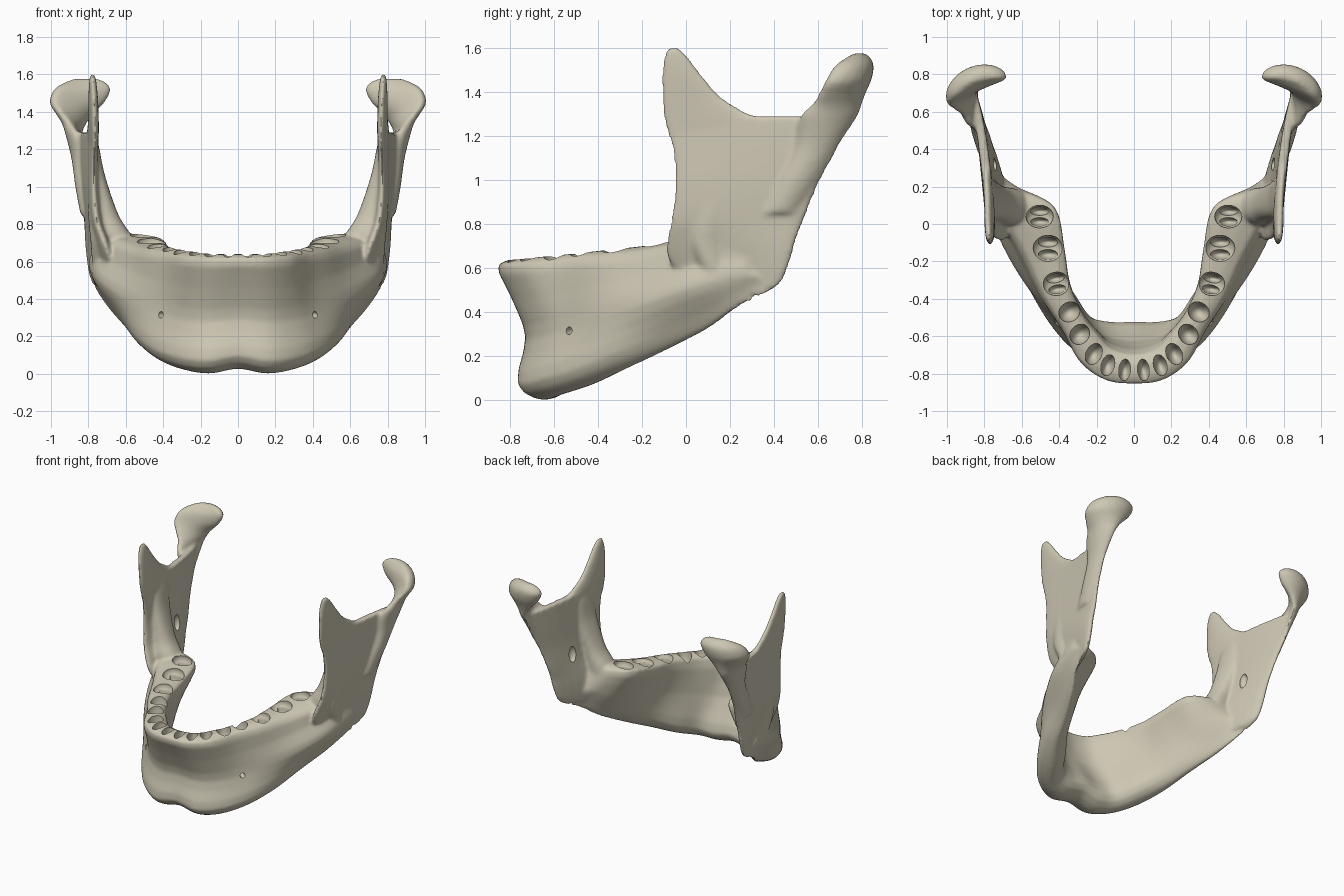
import bpy
import bmesh
import math
from mathutils import Matrix, Vector

cube = bpy.data.objects.get("Cube")
if cube:
    bpy.data.objects.remove(cube, do_unlink=True)


def spline(points, steps, closed=False):
    """Catmull-Rom curve through the points."""
    count = len(points)

    def point(i):
        return points[i % count] if closed else points[max(0, min(count - 1, i))]

    curve = []
    for i in range(count if closed else count - 1):
        a, b, c, d = (point(i + k) for k in (-1, 0, 1, 2))
        for step in range(steps):
            t = step / steps
            curve.append(b + 0.5 * t * ((c - a) + t * ((2 * a - 5 * b + 4 * c - d)
                         + t * (3 * (b - c) + d - a))))
    if not closed:
        curve.append(points[-1].copy())
    return curve


def loft(bm, rings, steps=5):
    """Closed skin through a row of rings, smoothed along its length."""
    rails = [spline(list(rail), steps) for rail in zip(*rings)]
    rows = [[bm.verts.new(p) for p in row] for row in zip(*rails)]
    size = len(rows[0])
    faces = [bm.faces.new(rows[0]), bm.faces.new(rows[-1])]
    for low, high in zip(rows, rows[1:]):
        for i in range(size):
            j = (i + 1) % size
            faces.append(bm.faces.new((low[i], low[j], high[j], high[i])))
    bmesh.ops.recalc_face_normals(bm, faces=faces)


def body_ring(station, side):
    """Cross-section of the tooth-bearing body."""
    tox, toy, tix, tiy, top, mx, my, box, boy, bix, biy, base = station
    outer_top, inner_top = Vector((tox, toy, top)), Vector((tix, tiy, top))
    height = top - base
    middle = Vector((mx, my, base + height * 0.45))
    upper = (outer_top + middle) / 2
    upper.z = base + height * 0.74
    outer_base = Vector((box, boy, base + 0.07))
    inner_base = Vector((bix, biy, base + 0.09))
    bottom = (outer_base + inner_base) / 2
    bottom.z = base
    inner_middle = inner_top.lerp(inner_base, 0.4)
    inner_middle.z = base + height * 0.55
    ring = spline([inner_top, outer_top, upper, middle, outer_base,
                   bottom, inner_base, inner_middle], 3, closed=True)
    return [Vector((p.x * side, p.y, p.z)) for p in ring]


def lens_ring(row, side, bow, count=20):
    """Flat oval section between a front and a back point, bent outward by bow."""
    z, fx, fy, bx, by, thick = row
    front, back = Vector((fx, fy, z)), Vector((bx, by, z))
    centre, half = (front + back) / 2, (front - back) / 2
    normal = Vector((-half.y, half.x, 0)).normalized()
    ring = []
    for i in range(count):
        a = math.tau * i / count
        s = math.copysign(abs(math.sin(a)) ** 0.8, math.sin(a))
        p = centre + half * math.cos(a) + normal * (thick * s + bow * half.length * s * s)
        ring.append(Vector((p.x * side, p.y, p.z)))
    return ring


def ellipsoid(bm, centre, outward, radial, tangent, depth):
    turn = Matrix.Rotation(math.atan2(outward[1], outward[0]), 4, 'Z')
    matrix = Matrix.Translation(centre) @ turn @ Matrix.Diagonal((radial, tangent, depth, 1))
    bmesh.ops.create_uvsphere(bm, u_segments=20, v_segments=12, radius=1, matrix=matrix)


def make_object(name, bm):
    mesh = bpy.data.meshes.new(name)
    bm.to_mesh(mesh)
    bm.free()
    obj = bpy.data.objects.new(name, mesh)
    bpy.context.scene.collection.objects.link(obj)
    return obj


# Body: outer top, inner top, height, outer middle, outer base, inner base, base height
STATIONS = [
    (0, -.855, 0, -.70, .615, 0, -.73, 0, -.76, 0, -.52, .025),
    (.15, -.835, .12, -.67, .615, .17, -.715, .17, -.76, .13, -.52, 0),
    (.28, -.74, .19, -.60, .625, .31, -.635, .33, -.67, .24, -.49, .02),
    (.37, -.57, .27, -.50, .64, .42, -.52, .46, -.52, .33, -.36, .065),
    (.47, -.40, .34, -.34, .66, .54, -.38, .56, -.33, .43, -.22, .14),
    (.56, -.19, .37, -.15, .685, .66, -.20, .63, -.12, .52, -.04, .23),
    (.67, .02, .41, .06, .725, .755, 0, .71, .08, .62, .13, .325),
    (.75, .13, .52, .145, .73, .79, .17, .765, .22, .70, .23, .41),
    (.78, .25, .72, .20, .70, .80, .29, .785, .36, .765, .34, .475),
]
# Upright parts: height, front point, back point, half thickness
RAMUS = [
    (.485, .68, .12, .78, .36, .018),
    (.53, .68, .02, .79, .43, .03),
    (.63, .69, -.08, .80, .475, .04),
    (.72, .72, -.09, .805, .50, .042),
    (.82, .755, -.07, .81, .54, .038),
    (.97, .77, -.055, .83, .60, .034),
    (1.12, .77, -.06, .85, .68, .03),
    (1.29, .765, -.105, .87, .76, .024),
]
CORONOID = [
    (1.20, .765, -.085, .81, .46, .025),
    (1.27, .765, -.102, .805, .37, .026),
    (1.31, .765, -.107, .795, .27, .026),
    (1.38, .767, -.11, .787, .16, .025),
    (1.48, .77, -.11, .785, .07, .024),
    (1.56, .775, -.10, .782, .01, .019),
    (1.605, .778, -.08, .78, -.035, .012),
]
CONDYLE = [
    (.85, .805, .34, .815, .50, .01),
    (1.0, .82, .42, .83, .60, .02),
    (1.15, .83, .49, .84, .69, .028),
    (1.29, .87, .52, .835, .78, .036),
    (1.34, .905, .57, .815, .795, .043),
    (1.39, .955, .605, .775, .80, .052),
    (1.45, 1.0, .645, .715, .795, .066),
    (1.52, .98, .69, .68, .795, .062),
    (1.56, .92, .74, .71, .79, .038),
    (1.578, .87, .765, .75, .785, .015),
]
INNER_RIDGE = [
    (.58, .58, .12, .78, .14, .07),
    (.72, .565, .10, .79, .09, .10),
    (.85, .64, .12, .80, .10, .095),
    (1.05, .71, .14, .80, .13, .10),
    (1.2, .74, .14, .79, .14, .09),
    (1.31, .765, .12, .785, .12, .06),
]

jaw = bmesh.new()
body = [body_ring(s, -1) for s in reversed(STATIONS[1:])]
body += [body_ring(s, 1) for s in STATIONS]
loft(jaw, body)
for side in (1, -1):
    for part, bow in ((RAMUS, -0.05), (CORONOID, -0.04), (CONDYLE, 0.28), (INNER_RIDGE, 0)):
        loft(jaw, [lens_ring(row, side, bow) for row in part])

# Tooth sockets: position, half length along the arch, half width, depth
SOCKETS = [
    (.05, -.78, .032, .058, .12),
    (.14, -.755, .036, .058, .12),
    (.215, -.695, .042, .06, .13),
    (.29, -.59, .05, .058, .12),
    (.345, -.47, .052, .06, .12),
    (.415, -.32, .064, .072, .06),
    (.46, -.13, .072, .08, .06),
    (.505, .04, .062, .074, .06),
]
sockets, roots = bmesh.new(), bmesh.new()
for side in (1, -1):
    for x, y, along, across, depth in SOCKETS:
        centre = Vector((x * side, y, .625 + .13 * (y + .77)))
        outward = Vector((x * side, min(y + .25, 0), 0)).normalized()
        ellipsoid(sockets, centre, outward, across, along, depth)
        # Molars split into two deeper root pits
        if depth < .1:
            tangent = Vector((-outward.y, outward.x, 0))
            for k in (-1, 1):
                pit = centre + tangent * along * k * .44 - Vector((0, 0, .03))
                ellipsoid(roots, pit, outward, across * .65, along * .38, .08)
    # Nerve openings on the chin and inside the ramus
    ellipsoid(sockets, (.41 * side, -.53, .315), (.78 * side, -.62), .06, .018, .018)
    ellipsoid(sockets, (.745 * side, .32, .86), (side, 0), .03, .035, .06)

jaw_bone = make_object("jaw_bone", jaw)
cutters = [make_object("socket_cutter", sockets), make_object("root_cutter", roots)]

# Fuse the parts into one bone, soften it, then cut the openings
remesh = jaw_bone.modifiers.new("Fuse", 'REMESH')
remesh.mode = 'VOXEL'
remesh.voxel_size = 0.011
soften = jaw_bone.modifiers.new("Soften", 'SMOOTH')
soften.factor = 0.5
soften.iterations = 10
for cutter in cutters:
    cutter.hide_render = True
    cut = jaw_bone.modifiers.new(cutter.name, 'BOOLEAN')
    cut.operation = 'DIFFERENCE'
    cut.solver = 'EXACT'
    cut.object = cutter

bpy.ops.object.select_all(action='DESELECT')
jaw_bone.select_set(True)
bpy.context.view_layer.objects.active = jaw_bone
bpy.ops.object.convert(target='MESH')
for cutter in cutters:
    bpy.data.objects.remove(cutter, do_unlink=True)
bpy.ops.object.shade_smooth_by_angle(angle=math.radians(40))

# Bone colour
bone = bpy.data.materials.new("pale_bone")
bone.use_nodes = True
colour = (.61, .57, .45, 1)
bone.diffuse_color = colour
bone.node_tree.nodes["Principled BSDF"].inputs["Base Color"].default_value = colour
jaw_bone.data.materials.clear()
jaw_bone.data.materials.append(bone)
